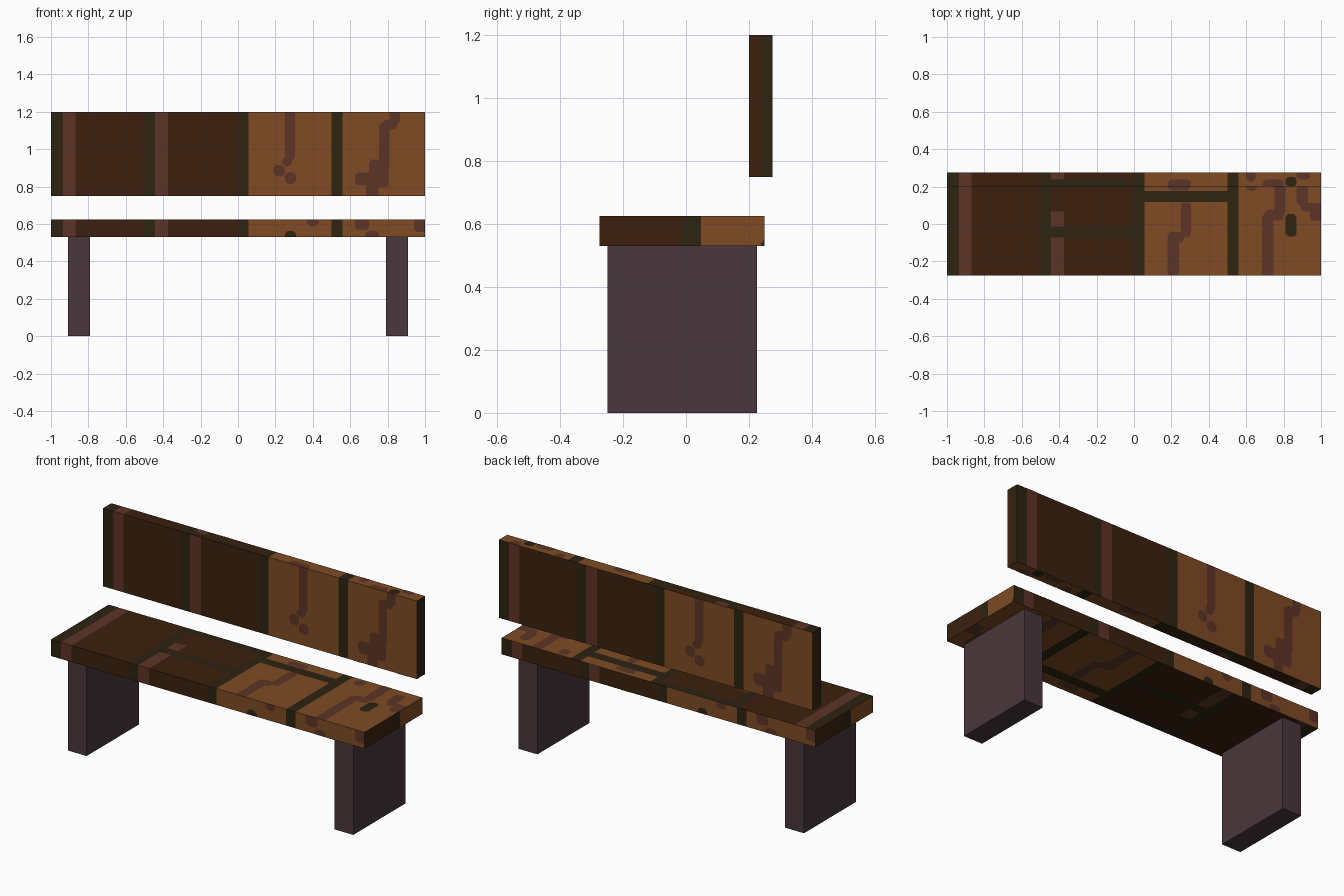
import bpy, bmesh
from mathutils import Vector

cube = bpy.data.objects.get("Cube")
if cube:
    bpy.data.objects.remove(cube, do_unlink=True)


def material(name, rgb):
    """Flat material from 0-255 display values."""
    lin = [((c / 255 + 0.055) / 1.055) ** 2.4 for c in rgb]
    mat = bpy.data.materials.new(name)
    mat.use_nodes = True
    mat.diffuse_color = (*lin, 1)
    bsdf = mat.node_tree.nodes["Principled BSDF"]
    bsdf.inputs["Base Color"].default_value = (*lin, 1)
    bsdf.inputs["Roughness"].default_value = 0.9
    return mat


DARK, LIGHT, MOSS, RUST = range(4)
WOOD = [material("dark_brown", (60, 32, 14)),
        material("light_brown", (126, 75, 35)),
        material("moss_brown", (45, 36, 17)),
        material("rust_brown", (92, 52, 38))]
LEG = material("purple_grey", (73, 55, 60))

X, Y, Z = Vector((1, 0, 0)), Vector((0, 1, 0)), Vector((0, 0, 1))
# outward normal, u axis and v axis of each box side
SIDES = {"front": (-Y, X, Z), "back": (Y, -X, Z), "right": (X, Y, Z),
         "left": (-X, -Y, Z), "top": (Z, X, Y), "bottom": (-Z, X, -Y)}
FULL = (-9, 9)


def band(colour, u0, u1, v=FULL):
    return colour, u0, u1, *v


def finish(bm, name, mats):
    mesh = bpy.data.meshes.new(name)
    bm.to_mesh(mesh)
    bm.free()
    for mat in mats:
        mesh.materials.append(mat)
    obj = bpy.data.objects.new(name, mesh)
    bpy.context.collection.objects.link(obj)
    return obj


def add_face(bm, points, colour):
    face = bm.faces.new([bm.verts.new(p) for p in points])
    face.material_index = colour


def painted_side(bm, centre, half, side, bands, stains):
    """One box side cut along its colour bands, with rounded stains laid on."""
    n, u, v = SIDES[side]
    extent = lambda axis: sum(abs(a) * h for a, h in zip(axis, half))
    hu, hv, hn = extent(u), extent(v), extent(n)
    clamp = lambda value, limit: max(-limit, min(limit, value))
    at = lambda a, b, lift=0: centre + n * (hn + lift) + u * a + v * b
    us = sorted({-hu, hu} | {clamp(e, hu) for r in bands for e in r[1:3]})
    vs = sorted({-hv, hv} | {clamp(e, hv) for r in bands for e in r[3:5]})
    for a, b in zip(us, us[1:]):
        for c, d in zip(vs, vs[1:]):
            p, q, colour = (a + b) / 2, (c + d) / 2, DARK
            for col, u0, u1, v0, v1 in bands:
                if u0 < p < u1 and v0 < q < v1:
                    colour = col
            add_face(bm, [at(a, c), at(b, c), at(b, d), at(a, d)], colour)
    k = 0.015
    for col, a, b, c, d in stains:
        ring = [(a + k, c), (b - k, c), (b, c + k), (b, d - k),
                (b - k, d), (a + k, d), (a, d - k), (a, c + k)]
        pts = []
        for p, q in ring:
            spot = at(clamp(p, hu), clamp(q, hv), 0.001)
            if spot not in pts:
                pts.append(spot)
        add_face(bm, pts, col)


def painted_board(name, centre, half, paint):
    bm = bmesh.new()
    for side in SIDES:
        painted_side(bm, Vector(centre), half, side, *paint[side])
    bmesh.ops.remove_doubles(bm, verts=bm.verts, dist=0.0001)
    return finish(bm, name, WOOD)


def box(name, centre, size, mat):
    bm = bmesh.new()
    bmesh.ops.create_cube(bm, size=1)
    bmesh.ops.scale(bm, vec=size, verts=bm.verts)
    bmesh.ops.translate(bm, vec=centre, verts=bm.verts)
    return finish(bm, name, [mat])


# Bands shared by every long side
base = [band(LIGHT, 0.055, 1), band(MOSS, -1, -0.94), band(RUST, -0.935, -0.87),
        band(MOSS, -0.505, -0.445), band(MOSS, 0, 0.055)]
joint = [band(MOSS, 0.5, 0.56)]
rust_line = [band(RUST, -0.445, -0.375)]
plain = base + joint + rust_line

# Seat paint
seat_edge = (plain, [
    band(MOSS, 0.25, 0.31, (-0.07, -0.015)), band(RUST, 0.37, 0.43, (0.01, 0.07)),
    band(RUST, 0.625, 0.7, (-0.01, 0.07)), band(RUST, 0.68, 0.755, (-0.07, -0.015)),
    band(RUST, 0.94, 1.02, (-0.02, 0.07))])
seat_face = (base + joint + [
    band(RUST, -0.445, -0.375, (-0.27, 0.08)),
    band(MOSS, -0.505, 0, (-0.06, 0)),
    band(MOSS, -0.445, 0, (0.215, 0.27)),
    band(MOSS, 0.055, 0.5, (0.13, 0.19))], [
    band(RUST, 0.25, 0.305, (-0.06, 0.128)), band(RUST, 0.18, 0.265, (-0.09, -0.03)),
    band(RUST, 0.18, 0.24, (-0.3, -0.04)), band(RUST, 0.18, 0.3, (0.192, 0.24)),
    band(RUST, 0.75, 0.81, (0.06, 0.3)), band(RUST, 0.7, 0.8, (0.03, 0.09)),
    band(RUST, 0.685, 0.745, (-0.3, 0.07)), band(RUST, 0.6, 0.66, (0.19, 0.25)),
    band(RUST, 0.87, 0.93, (0.11, 0.22)), band(RUST, 0.89, 1.02, (0.08, 0.125)),
    band(RUST, 0.94, 1.02, (0.03, 0.12)), band(MOSS, 0.81, 0.87, (-0.055, 0.065))])
seat_end = ([band(LIGHT, 0.06, 1), band(MOSS, 0, 0.06)],
            [band(MOSS, 0.25, 0.28, (-0.06, -0.025))])

# Backrest paint
back_face = (plain, [
    band(RUST, 0.25, 0.305, (-0.035, 0.25)), band(RUST, 0.19, 0.25, (-0.12, -0.06)),
    band(RUST, 0.235, 0.29, (-0.065, -0.02)), band(RUST, 0.25, 0.31, (-0.16, -0.1)),
    band(RUST, 0.81, 0.865, (0.155, 0.25)), band(RUST, 0.77, 0.85, (0.13, 0.18)),
    band(RUST, 0.755, 0.81, (-0.05, 0.17)), band(RUST, 0.7, 0.81, (-0.09, -0.03)),
    band(RUST, 0.7, 0.805, (-0.18, -0.05)), band(RUST, 0.625, 0.73, (-0.17, -0.1)),
    band(RUST, 0.685, 0.75, (-0.25, -0.15))])
back_edge = (base + joint + [
    band(RUST, -0.445, -0.375, (0, 1)), band(MOSS, -0.445, 0, (-0.04, 0))], [
    band(RUST, 0.18, 0.305, (-0.06, 0)), band(RUST, 0.6, 0.65, (-0.01, 0.06)),
    band(RUST, 0.69, 0.8, (-0.06, 0)), band(MOSS, 0.81, 0.87, (-0.04, 0.015)),
    band(RUST, 0.87, 0.94, (0, 0.06))])
back_end = ([band(MOSS, 0, 1)], [])


def paint(face, edge, end, wide):
    """Assign long-side paint; wide tells whether the board lies flat."""
    upright, flat = (edge, face) if wide else (face, edge)
    return {"front": upright, "back": upright, "top": flat, "bottom": flat,
            "left": end, "right": end}


painted_board("seat", (0, -0.0125, 0.5775), (1, 0.2625, 0.0475),
              paint(seat_face, seat_edge, seat_end, True))
painted_board("backrest", (0, 0.2375, 0.975), (1, 0.0375, 0.225),
              paint(back_face, back_edge, back_end, False))

# Slab legs
for name, side in (("left_leg", 1), ("right_leg", -1)):
    box(name, (side * 0.85, -0.0125, 0.265), (0.12, 0.475, 0.53), LEG)
